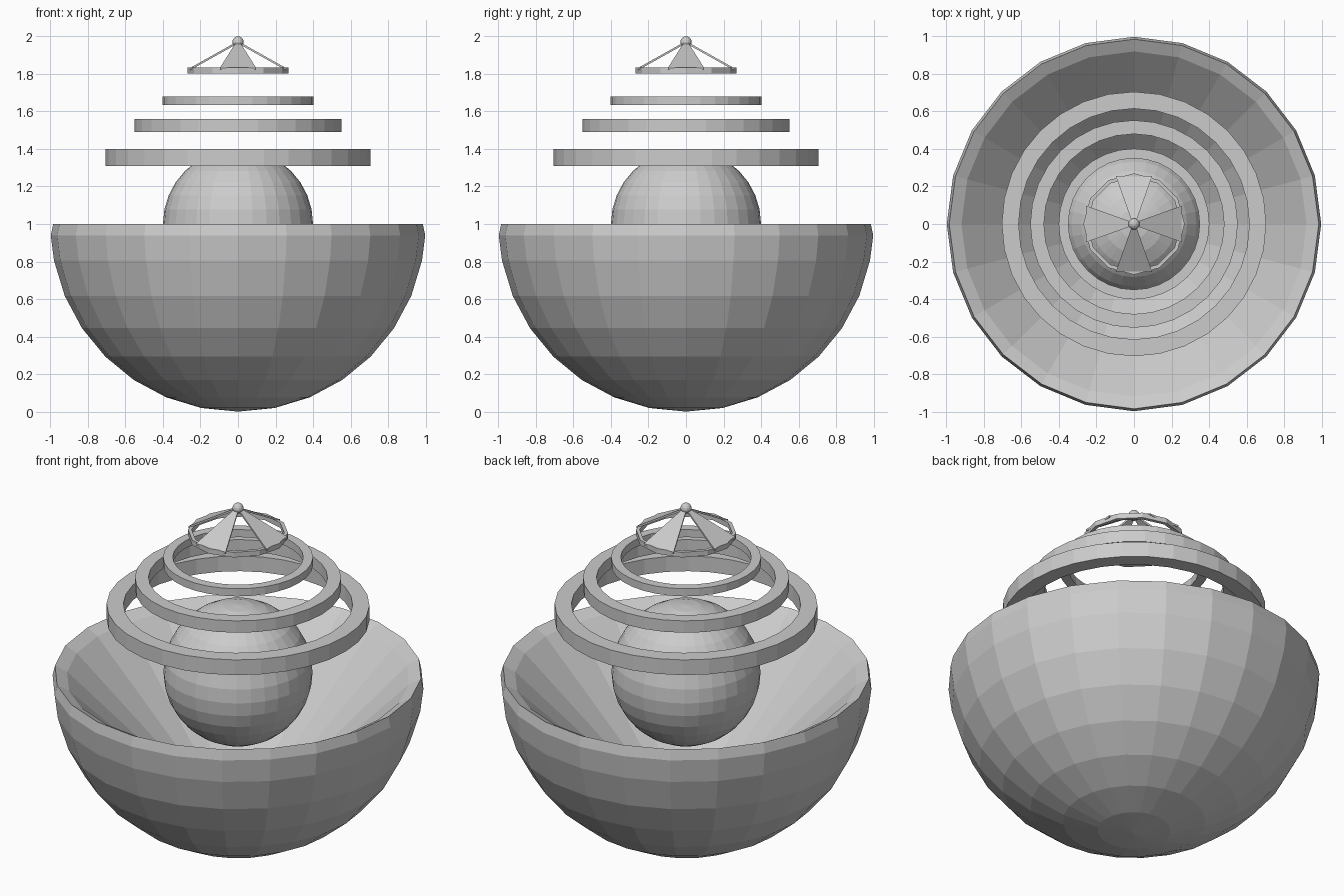
import bpy
import bmesh
from math import sin, cos, pi, radians
from mathutils import Matrix

old = bpy.data.objects.get("Cube")
if old:
    bpy.data.objects.remove(old, do_unlink=True)

GREY = (0.6, 0.6, 0.6, 1)
grey = bpy.data.materials.new("plain grey")
grey.use_nodes = True
grey.diffuse_color = GREY
grey.node_tree.nodes["Principled BSDF"].inputs["Base Color"].default_value = GREY


def finish(bm, name):
    bmesh.ops.remove_doubles(bm, verts=bm.verts, dist=0.0005)
    bmesh.ops.recalc_face_normals(bm, faces=bm.faces)
    mesh = bpy.data.meshes.new(name)
    bm.to_mesh(mesh)
    bm.free()
    mesh.materials.append(grey)
    obj = bpy.data.objects.new(name, mesh)
    bpy.context.collection.objects.link(obj)
    return obj


def lathe(name, profile, sides, closed=False):
    """Turn a profile of (radius, height) points around the z axis."""
    bm = bmesh.new()
    verts = [bm.verts.new((r, 0, z)) for r, z in profile]
    pairs = list(zip(verts, verts[1:]))
    if closed:
        pairs.append((verts[-1], verts[0]))
    edges = [bm.edges.new(p) for p in pairs]
    bmesh.ops.spin(bm, geom=verts + edges, axis=(0, 0, 1), cent=(0, 0, 0),
                   angle=2 * pi, steps=sides, use_merge=True)
    return finish(bm, name)


def ball(name, radius, height, sides, rings):
    bm = bmesh.new()
    bmesh.ops.create_uvsphere(bm, u_segments=sides, v_segments=rings, radius=radius,
                              matrix=Matrix.Translation((0, 0, height)))
    return finish(bm, name)


def ring(name, outer, inner, low, high, sides):
    lathe(name, [(outer, low), (outer, high), (inner, high), (inner, low)], sides, True)


# Bowl: faceted hemisphere outside, sloped lip, conical hollow inside
step = radians(11.25)
outside = [(sin(i * step), 1 - cos(i * step)) for i in range(8)]
lip = [(0.998, 0.94), (0.985, 1.0), (0.92, 0.965)]
lathe("bowl", outside + lip + [(0, 0.06)], 24)

# Floating ball in the bowl
ball("centre_ball", 0.4, 1.0, 32, 16)

# Stacked floating rings
ring("lower_ring", 0.705, 0.615, 1.31, 1.40, 32)
ring("middle_ring", 0.553, 0.48, 1.49, 1.56, 32)
ring("upper_ring", 0.402, 0.35, 1.635, 1.68, 32)
ring("cap_ring", 0.27, 0.25, 1.803, 1.833, 12)

# Four thin tapered blades rising from the cap ring to the finial
bm = bmesh.new()
for k in range(4):
    turn = Matrix.Rotation(k * pi / 2, 4, 'Z')
    corners = [(0.255, -0.097), (0.255, 0.097), (0.015, 0.012), (0.015, -0.012)]
    layers = []
    for drop in (0, 0.012):
        points = [(x, y, 1.832 + (0.255 - x) * 0.56 - drop) for x, y in corners]
        layers.append([bm.verts.new(turn @ Matrix.Translation(p).translation) for p in points])
    top, bottom = layers
    bm.faces.new(top)
    bm.faces.new(bottom[::-1])
    for i in range(4):
        j = (i + 1) % 4
        bm.faces.new((top[i], bottom[i], bottom[j], top[j]))
finish(bm, "cap_blades")

# Finial
ball("finial", 0.03, 1.97, 16, 8)
